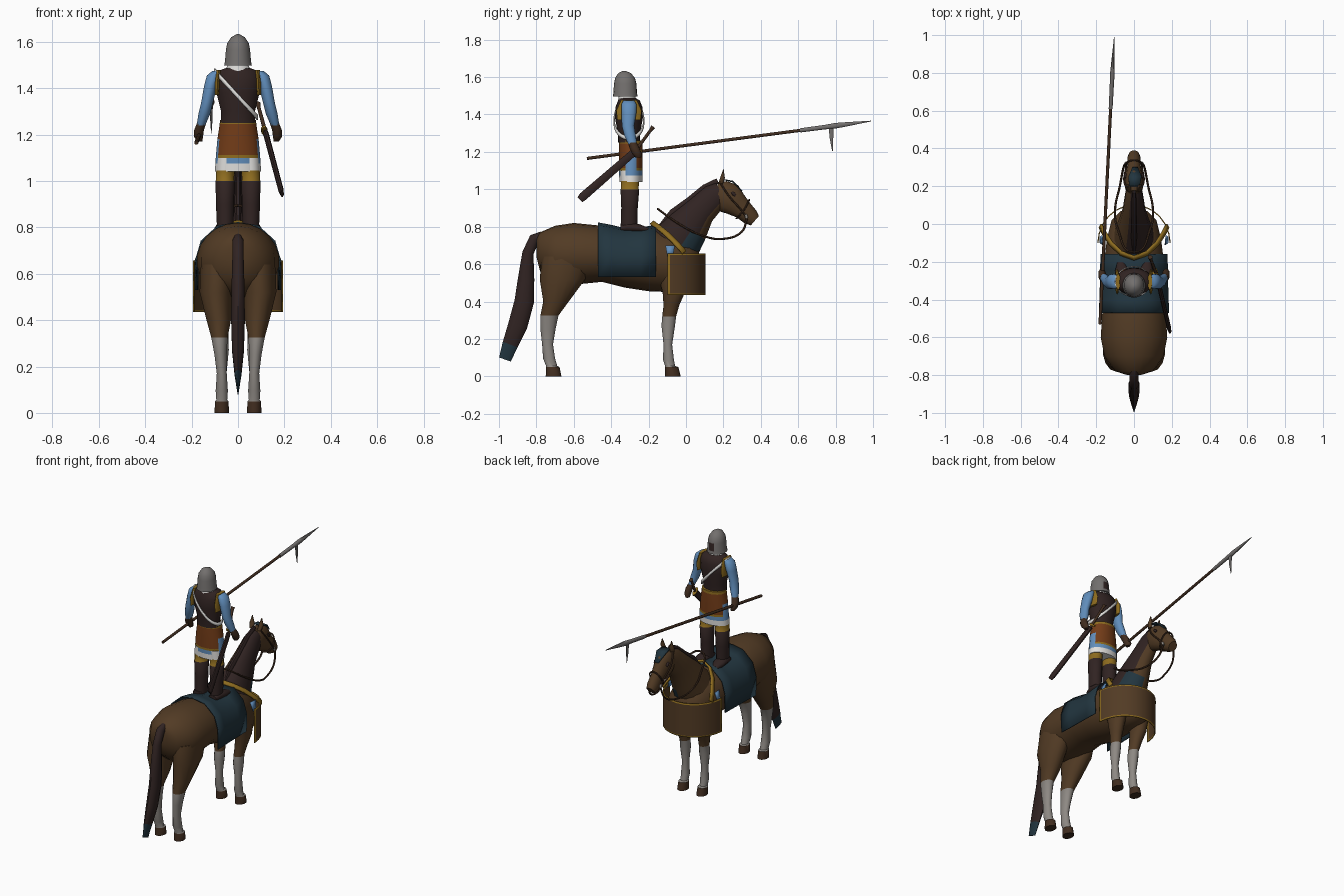
import bpy, bmesh, math
from mathutils import Vector as V


def mat(name, r, g, b):
    m = bpy.data.materials.new(name)
    m.diffuse_color = (r, g, b, 1)
    return m


COAT = mat("coat brown", .085, .044, .018)
DARK = mat("dark brown", .030, .017, .016)
TEAL = mat("deep teal", .016, .036, .050)
SOCK = mat("sock grey", .27, .25, .23)
WHITE = mat("white cloth", .75, .74, .72)
BLUE = mat("blue cloth", .12, .27, .50)
RUST = mat("rust cloth", .17, .045, .009)
GOLD = mat("gold trim", .27, .15, .014)
STEEL = mat("steel", .17, .16, .155)
LEATHER = mat("leather", .052, .026, .014)


def finish(name, bm, mats, rule=None, angle=50):
    """Turn a bmesh into a shaded object, coloured by rule(centre, normal)."""
    bmesh.ops.recalc_face_normals(bm, faces=bm.faces)
    bm.normal_update()
    for f in bm.faces:
        if rule:
            f.material_index = mats.index(rule(f.calc_center_median(), f.normal))
    me = bpy.data.meshes.new(name)
    bm.to_mesh(me)
    bm.free()
    for m in mats:
        me.materials.append(m)
    ob = bpy.data.objects.new(name, me)
    bpy.context.collection.objects.link(ob)
    bpy.ops.object.select_all(action='DESELECT')
    ob.select_set(True)
    bpy.context.view_layer.objects.active = ob
    bpy.ops.object.shade_smooth_by_angle(angle=math.radians(angle))
    return ob


def loft(name, rings, mats, rule=None, segs=14, axis=None, side=1):
    """Elliptic rings (x, y, z, rx, rb); the second axis is fixed or follows the path."""
    bm = bmesh.new()
    cs = [V((r[0] * side, r[1], r[2])) for r in rings]
    loops = []
    for i, r in enumerate(rings):
        t = cs[min(i + 1, len(cs) - 1)] - cs[max(i - 1, 0)]
        b = V(axis) if axis else t.cross(V((1, 0, 0))).normalized()
        loops.append([bm.verts.new(cs[i] + V((math.cos(a) * r[3], 0, 0)) + b * math.sin(a) * r[4])
                      for a in (math.tau * (k + .5) / segs for k in range(segs))])
    for p, q in zip(loops, loops[1:]):
        for k in range(segs):
            n = (k + 1) % segs
            bm.faces.new((p[k], p[n], q[n], q[k]))
    bm.faces.new(loops[0])
    bm.faces.new(loops[-1])
    return finish(name, bm, mats, rule)


def sheet(name, rows, mats, rule=None, thick=.006, closed=False):
    """Thin plate spanned by rows of points."""
    bm = bmesh.new()
    vs = [[bm.verts.new(p) for p in row] for row in rows]
    for p, q in zip(vs, vs[1:]):
        n = len(p)
        for k in range(n if closed else n - 1):
            bm.faces.new((p[k], p[(k + 1) % n], q[(k + 1) % n], q[k]))
    ob = finish(name, bm, mats, rule)
    s = ob.modifiers.new("thickness", 'SOLIDIFY')
    s.thickness, s.offset = thick, 0
    return ob


def tube(name, pts, r, m, cyclic=False):
    """Round strap along a smooth path, converted to a mesh."""
    cu = bpy.data.curves.new(name, 'CURVE')
    cu.dimensions, cu.bevel_depth, cu.bevel_resolution, cu.resolution_u = '3D', r, 1, 5
    sp = cu.splines.new('BEZIER')
    sp.bezier_points.add(len(pts) - 1)
    for bp, p in zip(sp.bezier_points, pts):
        bp.co = p
        bp.handle_left_type = bp.handle_right_type = 'AUTO'
    sp.use_cyclic_u = cyclic
    tmp = bpy.data.objects.new(name, cu)
    bm = bmesh.new()
    bpy.context.collection.objects.link(tmp)
    bpy.context.view_layer.update()
    bm.from_mesh(tmp.evaluated_get(bpy.context.evaluated_depsgraph_get()).to_mesh())
    bpy.data.objects.remove(tmp)
    return finish(name, bm, [m])


Y, Z = (0, 1, 0), (0, 0, 1)

# ---- horse body, neck, head ----
loft("horse_body", [(0, y, z, rx, rz) for y, z, rx, rz in (
    (-.80, .69, .035, .05), (-.78, .665, .10, .105), (-.70, .65, .158, .155), (-.60, .655, .178, .165),
    (-.45, .655, .168, .15), (-.33, .625, .166, .15), (-.20, .622, .16, .167), (-.08, .61, .145, .16),
    (.02, .59, .12, .13), (.07, .59, .07, .08))], [COAT], segs=22, axis=Z)


def neck_rule(c, n):
    up = n.dot(V((0, -.6, .8)))
    if c.z < .76 and c.x > 0 and c.y > -.02:
        return TEAL
    return DARK if up > .88 or (up > -.45 and c.x > .01) else COAT


loft("neck", [(0, -.07, .69, .11, .14), (0, .01, .80, .08, .115), (0, .075, .885, .06, .085),
              (0, .15, .96, .048, .075), (0, .19, .985, .04, .06)], [COAT, DARK, TEAL], neck_rule)
loft("head", [(0, .155, 1.0, .03, .045), (0, .18, .985, .044, .07), (0, .228, .952, .05, .086),
              (0, .265, .922, .045, .068), (0, .305, .89, .036, .053), (0, .345, .852, .036, .046),
              (0, .368, .832, .028, .033)], [COAT])
sheet("forelock", [[(-.025, .20, 1.052), (.03, .20, 1.052)], [(-.03, .25, 1.043), (.04, .25, 1.04)],
                   [(-.008, .30, .99), (.02, .30, .99)]], [TEAL])
loft("mane_crest", [(0, -.13, .80, .012, .02), (0, -.07, .875, .016, .022), (0, .02, .942, .015, .02),
                    (0, .10, 1.01, .014, .018), (0, .17, 1.045, .012, .016)], [DARK], segs=8)
loft("tail", [(0, -.77, .75, .02, .025), (0, -.81, .735, .026, .03), (0, -.845, .66, .026, .03),
              (0, -.855, .52, .03, .044), (0, -.865, .40, .031, .052), (0, -.90, .27, .027, .052),
              (0, -.94, .17, .016, .042), (0, -.968, .09, .003, .033)], [DARK, TEAL],
     lambda c, n: TEAL if c.z < .15 else DARK, segs=10)


def leg_rule(c, n):
    return LEATHER if c.z < .052 else SOCK if c.z < .315 else COAT


# ---- legs, ears, eyes ----
HIND = [(.085, -.63, .64, .08, .14), (.095, -.66, .52, .072, .122), (.083, -.695, .40, .054, .068),
        (.08, -.73, .325, .036, .048), (.075, -.738, .25, .027, .04), (.07, -.74, .17, .022, .029),
        (.07, -.732, .095, .027, .032), (.07, -.718, .055, .024, .03), (.07, -.712, .05, .03, .036),
        (.07, -.708, 0, .032, .042)]
FRONT = [(.08, -.06, .58, .055, .10), (.085, -.065, .45, .046, .06), (.077, -.078, .38, .036, .042),
         (.07, -.09, .32, .03, .037), (.07, -.095, .27, .031, .036), (.07, -.097, .17, .021, .023),
         (.07, -.094, .09, .026, .029), (.07, -.085, .055, .023, .027), (.07, -.076, .05, .03, .035),
         (.07, -.07, 0, .032, .042)]
for s, tag in ((1, "right"), (-1, "left")):
    loft("hind_leg_" + tag, HIND, [COAT, SOCK, LEATHER], leg_rule, axis=Y, side=s)
    loft("front_leg_" + tag, FRONT, [COAT, SOCK, LEATHER], leg_rule, axis=Y, side=s)
    loft("ear_" + tag, [(.028, .185, 1.03, .014, .014), (.033, .195, 1.06, .016, .014),
                        (.034, .20, 1.105, .002, .002)], [COAT], segs=8, axis=Y, side=s)
    loft("eye_" + tag, [(.044, .245, .985, .006, .006), (.044, .255, .975, .01, .01),
                        (.044, .265, .965, .006, .006)], [DARK], segs=8, side=s)
    tube("cheek_strap_" + tag, [(s * .03, .18, 1.04), (s * .052, .225, .97), (s * .041, .31, .87),
                                (s * .042, .325, .845)], .005, LEATHER)
    loft("bit_ring_" + tag, [(.04, .318, .866, .008, .008), (.04, .325, .846, .008, .008)],
         [SOCK], segs=8, side=s)
    # hanging tabs where collar meets chest guard
    sheet("collar_tab_" + tag, [[(s * .165, -.11, .70), (s * .17, -.06, .70)],
                                [(s * .18, -.10, .64), (s * .18, -.07, .64)]], [BLUE])

# ---- tack ----
tube("noseband", [(0, .338, .944), (.042, .31, .89), (0, .27, .845), (-.042, .31, .89)], .005, LEATHER, True)
REIN = [(.042, .325, .842), (.055, .30, .775), (.075, .20, .735), (.10, .08, .755), (.085, -.03, .81)]
tube("reins", REIN + [(0, -.15, .895)] + [(-x, y, z) for x, y, z in reversed(REIN)], .006, LEATHER)

ARC = [(.178, .53), (.18, .65), (.155, .735), (.085, .798), (0, .812)]
ARC += [(-x, z) for x, z in reversed(ARC[:-1])]
sheet("saddle_blanket", [[(x * k, y, z + (z - .53) / .28 * d) for x, z in ARC] for y, k, d in (
    (-.47, 1.02, .008), (-.40, 1, -.005), (-.33, .99, -.022), (-.24, .98, -.018), (-.16, .97, -.005))], [TEAL])

COLLAR = [(.182, -.02, .655), (.165, -.055, .695), (.125, -.115, .755), (.07, -.165, .795), (0, -.19, .812)]
COLLAR += [(-x, y, z) for x, y, z in reversed(COLLAR[:-1])]
sheet("collar", [COLLAR, [(x * .94, y + .02, z + .016) for x, y, z in COLLAR]], [GOLD], thick=.012)


def guard_rule(c, n):
    return GOLD if c.z < .44 or c.z > .65 or c.y < -.088 else COAT


ANG = [-90, -86] + list(range(-75, 76, 15)) + [86, 90]
sheet("chest_guard", [[(.19 * math.sin(math.radians(a)), -.10 + .20 * math.cos(math.radians(a)), z)
                       for a in ANG] for z in (.435, .444, .54, .648, .657)], [COAT, GOLD], guard_rule)

# ---- rider: torso, skirt, head ----
C = -.305
loft("torso", [(0, C, 1.25, .076, .058), (0, C, 1.30, .074, .06), (0, C, 1.38, .094, .074),
               (0, C, 1.44, .10, .072), (0, C, 1.475, .085, .058), (0, C - .01, 1.49, .045, .042)],
     [DARK], segs=18, axis=Y)
loft("neck_cloth", [(0, C - .01, 1.465, .062, .05), (0, C - .01, 1.49, .05, .046),
                    (0, C - .015, 1.53, .035, .04)], [WHITE], axis=Y)


def skirt_rule(c, n):
    if c.z > 1.245:
        return GOLD
    if c.z < 1.075:
        return WHITE
    if c.z < 1.10 or (c.z < 1.18 and abs(n.x) > .8):
        return BLUE
    return GOLD if c.z < 1.113 else RUST


loft("skirt", [(0, C + .01, z, rx, ry) for z, rx, ry in (
    (1.04, .10, .062), (1.075, .099, .063), (1.10, .097, .064), (1.113, .096, .064), (1.18, .09, .064),
    (1.245, .08, .064), (1.262, .079, .063))], [RUST, GOLD, BLUE, WHITE], skirt_rule, segs=20, axis=Y)
sash = [(x, C + .08 * math.sin(a), 1.365 - x * 1.08) for a in (math.tau * k / 24 for k in range(24))
        for x in [(.092 - .008 * math.cos(a)) * math.cos(a)]]
sheet("sash", [[(x, y, z - .011) for x, y, z in sash], [(x, y, z + .011) for x, y, z in sash]],
      [WHITE], closed=True)
loft("helmet", [(0, -.325, 1.497, .061, .066), (0, -.325, 1.515, .057, .063), (0, -.325, 1.565, .053, .06),
                (0, -.326, 1.595, .047, .053), (0, -.328, 1.62, .030, .035), (0, -.33, 1.633, .006, .008)],
     [STEEL, DARK], lambda c, n: DARK if n.y > .85 and 1.515 < c.z < 1.565 else STEEL, segs=18, axis=Y)

# ---- rider: limbs ----
for s, tag in ((1, "right"), (-1, "left")):
    loft("leg_" + tag, [(.055, -.305, .785, .036, .045), (.056, -.302, .90, .04, .044),
                        (.056, -.30, 1.0, .042, .05), (.056, -.30, 1.003, .04, .047),
                        (.055, -.30, 1.045, .041, .048), (.05, -.30, 1.10, .043, .05)],
         [DARK, GOLD, WHITE], lambda c, n: DARK if c.z < 1.0 else GOLD if c.z < 1.045 else WHITE,
         axis=Y, side=s)
    loft("boot_foot_" + tag, [(.058, -.35, .79, .028, .018), (.06, -.31, .798, .038, .028),
                              (.064, -.25, .792, .038, .022), (.068, -.20, .782, .02, .012)],
         [DARK], axis=Z, side=s)
    loft("arm_" + tag, [(.085, C, 1.475, .025, .03), (.105, C, 1.455, .03, .04), (.118, C, 1.41, .029, .04),
                        (.133, C - .005, 1.34, .026, .033), (.145, -.30, 1.29, .026, .031),
                        (.16, -.285, 1.24, .019, .023)], [BLUE], axis=Y, side=s)
    loft("shoulder_trim_" + tag, [(.084, C, 1.478, .012, .042), (.089, C, 1.42, .012, .068),
                                  (.09, C, 1.37, .01, .062)], [GOLD], axis=Y, side=s)
    loft("hand_" + tag, [(.157, -.287, 1.25, .021, .024), (.168, -.275, 1.22, .022, .026),
                         (.17, -.262, 1.19, .02, .026), (.165, -.255, 1.17, .012, .016)],
         [LEATHER], segs=10, axis=Y, side=s)


# ---- spear and sword ----
def on_spear(y):
    t = (y + .53) / 1.52
    return (-.18 + .075 * t, y, 1.165 + .2 * t)


loft("spear_shaft", [(*on_spear(y), .009, .009) for y in (-.53, .05, .63)], [LEATHER], segs=8)
loft("spear_head", [(*on_spear(y), a, b) for y, a, b in (
    (.61, .011, .012), (.74, .012, .013), (.80, .013, .016), (.85, .010, .013), (.99, .001, .002))],
     [STEEL], segs=8)
loft("spear_hook", [(-.115, .775, 1.335, .007, .014), (-.115, .778, 1.27, .006, .010),
                    (-.115, .783, 1.205, .001, .002)], [STEEL], segs=8, axis=Y)
loft("scabbard", [(.19, -.567, .945, .008, .02), (.185, -.55, .962, .011, .025),
                  (.12, -.27, 1.205, .012, .021)], [DARK], segs=8)
loft("sword_hilt", [(.12, -.27, 1.205, .009, .009), (.09, -.19, 1.315, .008, .009),
                    (.085, -.175, 1.335, .013, .013)], [LEATHER], segs=8)
loft("sword_guard", [(.115, -.262, 1.213, .014, .03), (.112, -.255, 1.222, .014, .03)], [GOLD], segs=8)
